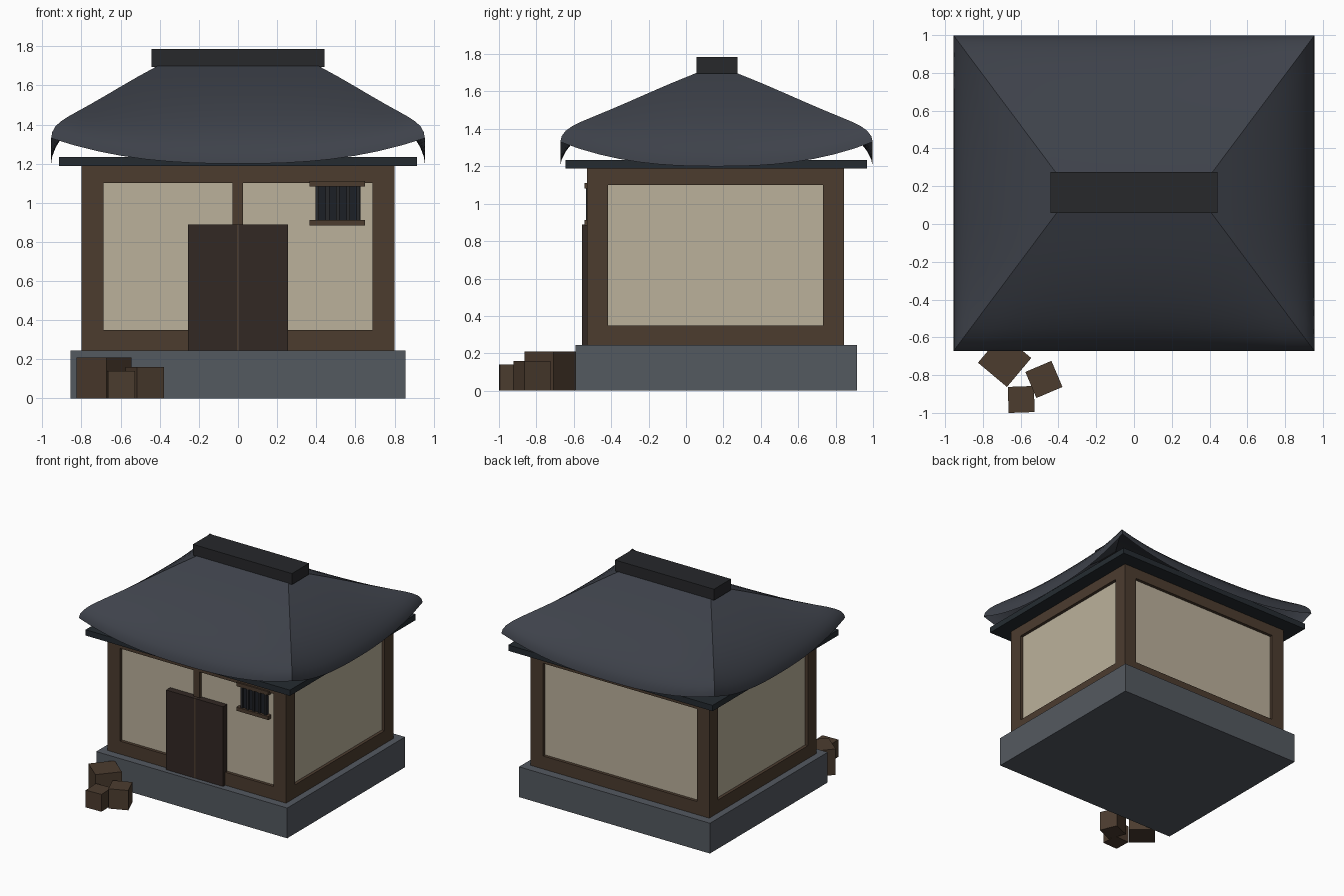
import bpy, bmesh, math

if "Cube" in bpy.data.objects:
    bpy.data.objects.remove(bpy.data.objects["Cube"])

CY = 0.163  # the building's centre line in y


def material(name, rgb):
    m = bpy.data.materials.new(name)
    m.diffuse_color = (*rgb, 1)
    m.use_nodes = True
    m.node_tree.nodes["Principled BSDF"].inputs["Base Color"].default_value = m.diffuse_color
    return m


WOOD = material("wood", (0.072, 0.045, 0.028))
DOOR = material("dark_wood", (0.032, 0.021, 0.017))
PLASTER = material("plaster", (0.50, 0.44, 0.33))
STONE = material("stone", (0.088, 0.10, 0.117))
TILE = material("roof_tile", (0.048, 0.054, 0.069))
DARK = material("ridge_tile", (0.020, 0.021, 0.024))
EAVE = material("eave_board", (0.018, 0.024, 0.030))
PANE = material("window_dark", (0.012, 0.014, 0.019))


def finish(name, bm, mat):
    me = bpy.data.meshes.new(name)
    bmesh.ops.recalc_face_normals(bm, faces=bm.faces)
    bm.to_mesh(me)
    bm.free()
    me.materials.append(mat)
    ob = bpy.data.objects.new(name, me)
    bpy.context.collection.objects.link(ob)
    return ob


def box(name, x, y, z, mat, angle=0):
    """Box from (min, max) ranges, turned about its own vertical axis."""
    bm = bmesh.new()
    bmesh.ops.create_cube(bm, size=1)
    for v in bm.verts:
        v.co = (v.co.x * (x[1] - x[0]), v.co.y * (y[1] - y[0]), v.co.z * (z[1] - z[0]))
    ob = finish(name, bm, mat)
    ob.location = (sum(x) / 2, sum(y) / 2, sum(z) / 2)
    ob.rotation_euler.z = math.radians(angle)
    return ob


# Stone base and plaster core
X, Y0, Y1 = 0.80, -0.528, 0.845
box("stone_base", (-0.855, 0.855), (-0.592, 0.915), (0, 0.245), STONE)
box("plaster_walls", (-X + 0.025, X - 0.025), (Y0 + 0.025, Y1 - 0.025), (0.24, 1.19), PLASTER)

# Timber frame: corner posts, sills and top beams
P = 0.112
for sx, side in ((-1, "left"), (1, "right")):
    xr = sorted((sx * X, sx * (X - P)))
    box(f"front_{side}_post", xr, (Y0, Y0 + P), (0.24, 1.19), WOOD)
    box(f"back_{side}_post", xr, (Y1 - P, Y1), (0.24, 1.19), WOOD)
    box(f"{side}_sill", xr, (Y0 + P, Y1 - P), (0.24, 0.35), WOOD)
    box(f"{side}_top_beam", xr, (Y0 + P, Y1 - P), (1.10, 1.19), WOOD)
for side, yr in (("front", (Y0, Y0 + P)), ("back", (Y1 - P, Y1))):
    box(f"{side}_sill", (P - X, X - P), yr, (0.24, 0.35), WOOD)
    box(f"{side}_top_beam", (P - X, X - P), yr, (1.10, 1.19), WOOD)
box("front_middle_post", (-0.028, 0.026), (Y0, Y0 + 0.06), (0.35, 1.10), WOOD)

# Double door with centre strip
box("left_door", (-0.255, -0.006), (-0.555, -0.49), (0.245, 0.89), DOOR)
box("right_door", (0.006, 0.255), (-0.555, -0.49), (0.245, 0.89), DOOR)
box("door_strip", (-0.006, 0.006), (-0.555, -0.49), (0.245, 0.89), WOOD)

# Barred window
box("window_pane", (0.395, 0.625), (-0.522, -0.49), (0.90, 1.09), PANE)
box("window_top_rail", (0.365, 0.65), (-0.542, -0.49), (1.082, 1.112), WOOD)
box("window_bottom_rail", (0.365, 0.65), (-0.542, -0.49), (0.883, 0.912), WOOD)
for i in range(5):
    cx = 0.405 + i * 0.0525
    box(f"window_bar_{i + 1}", (cx - 0.009, cx + 0.009), (-0.534, -0.51), (0.91, 1.085), DARK)

# Eave board and ridge cap
box("eave_board", (-0.915, 0.915), (-0.643, 0.967), (1.188, 1.235), EAVE)
box("ridge_cap", (-0.443, 0.443), (0.057, 0.275), (1.695, 1.785), DARK)

# Curved hip roof: four grids with upswept corners, open underneath
ROWS, COLS = 10, 16


def roof_point(k, row, col):
    u = 1 - (row / ROWS) ** 2          # 1 at the eave, 0 at the ridge
    s = 2 * col / COLS - 1             # -1 to 1 along the side
    hx = 0.41 + 0.545 * u
    hy = 0.105 + 0.73 * u
    z = 1.2 + 0.5 * (1 - u) ** 0.57 + 0.13 * abs(s) ** 2.5 * u ** 4
    x, y = ((s * hx, -hy), (hx, s * hy), (-s * hx, hy), (-hx, -s * hy))[k]
    return x, y + CY, z


bm = bmesh.new()
for k in range(4):
    grid = [[bm.verts.new(roof_point(k, r, c)) for c in range(COLS + 1)] for r in range(ROWS + 1)]
    for r in range(ROWS):
        for c in range(COLS):
            bm.faces.new((grid[r][c], grid[r][c + 1], grid[r + 1][c + 1], grid[r + 1][c]))
bmesh.ops.remove_doubles(bm, verts=bm.verts, dist=0.0005)
roof = finish("roof", bm, TILE)
bpy.ops.object.select_all(action='DESELECT')
roof.select_set(True)
bpy.context.view_layer.objects.active = roof
bpy.ops.object.shade_smooth_by_angle(angle=math.radians(28))

# Crates beside the front left corner: centre, size, height, turn
for i, (cx, cy, s, h, a) in enumerate(((-0.685, -0.722, 0.20, 0.21, 50),
                                       (-0.477, -0.823, 0.15, 0.16, 23),
                                       (-0.597, -0.929, 0.138, 0.14, 2))):
    box(f"crate_{i + 1}", (cx - s / 2, cx + s / 2), (cy - s / 2, cy + s / 2), (0, h), WOOD, a)
